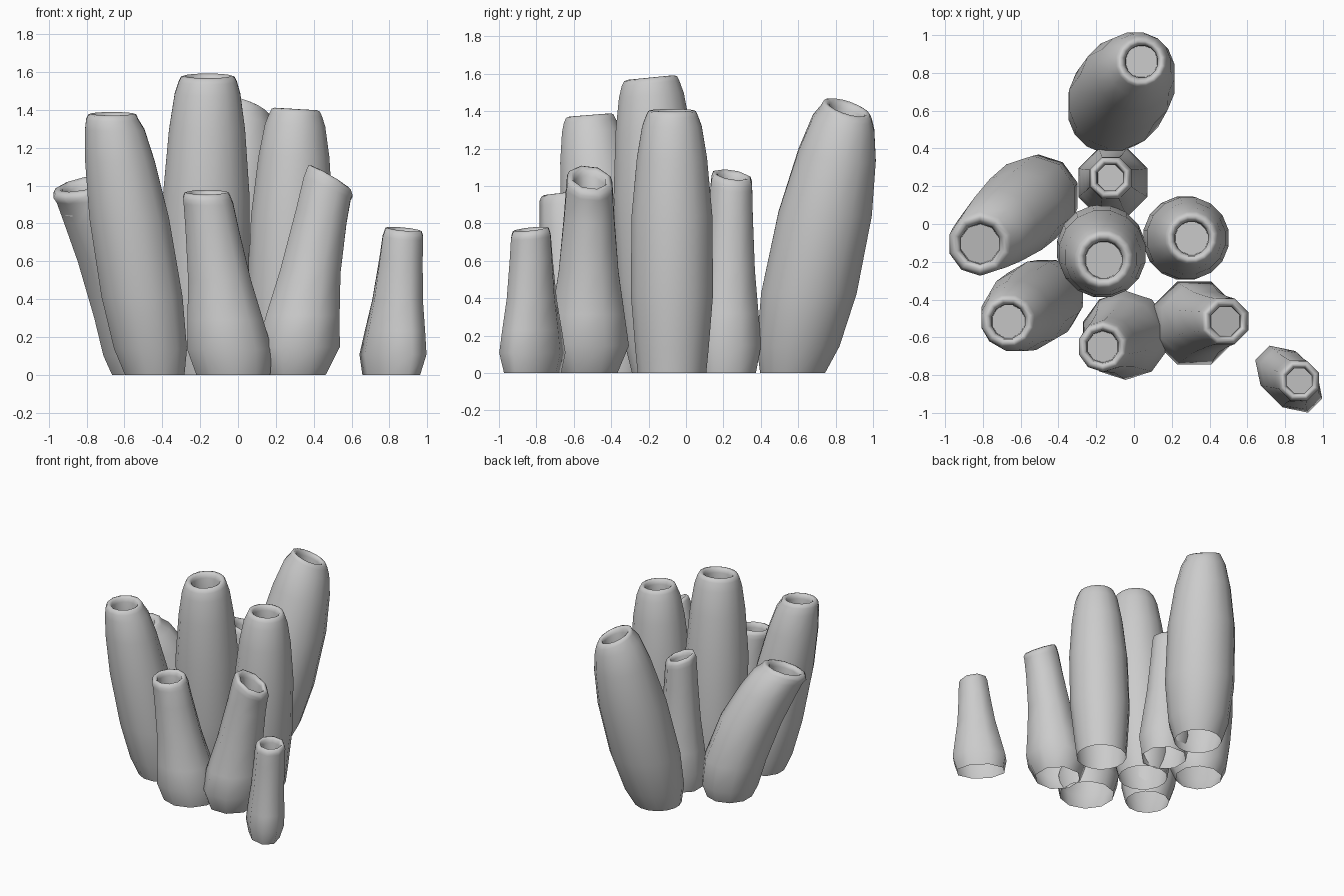
import bpy
import bmesh
from math import cos, sin, pi
from mathutils import Vector

cube = bpy.data.objects.get("Cube")
if cube:
    bpy.data.objects.remove(cube)

grey = bpy.data.materials.new("sponge_grey")
grey.use_nodes = True
tone = (0.6, 0.6, 0.6, 1)
grey.diffuse_color = tone
grey.node_tree.nodes["Principled BSDF"].inputs["Base Color"].default_value = tone

# Swelling from rim radius (0) to belly radius (1) at fractions of the height
BARREL = ((.1, .72), (.3, 1), (.6, .95), (.82, .6), (.94, .25))
BULB = ((.14, 1), (.3, .75), (.52, .4), (.8, .14), (.94, .04))


def tube(name, base, top, foot, belly, rim, shape, sides,
         tilt=(0, 0), bend=1.0, squash=1.0):
    """Hollow tube open at the foot, with a rounded mouth and a recessed floor."""
    bm = bmesh.new()
    start, end = Vector((*base, 0)), Vector(top)
    diagonal = Vector((1, 1, 0)).normalized()

    def ring(t, radius, drop=0.0):
        centre = start.lerp(end, t ** bend)
        centre.z = end.z * t - drop
        verts = []
        for i in range(sides):
            a = 2 * pi * (i + .5) / sides
            d = Vector((cos(a), sin(a), 0)) * radius / cos(pi / sides) ** .5
            d -= diagonal * d.dot(diagonal) * (1 - squash) * (1 - t)
            d.z = -(tilt[0] * d.x + tilt[1] * d.y) * t ** 4
            verts.append(bm.verts.new(centre + d))
        return verts

    # Outer wall, rounded lip, then the inside of the mouth
    rings = [ring(0, foot)]
    rings += [ring(t, rim + w * (belly - rim)) for t, w in shape]
    rings += [ring(1, rim, .03), ring(1, rim * .92, .006), ring(1, rim * .8),
              ring(1, rim * .69, .012), ring(1, rim * .64, .04),
              ring(1, rim * .62, .14)]
    for low, high in zip(rings, rings[1:]):
        for i in range(sides):
            j = (i + 1) % sides
            bm.faces.new((low[i], low[j], high[j], high[i]))
    bm.faces.new(rings[-1])

    mesh = bpy.data.meshes.new(name)
    bm.to_mesh(mesh)
    bm.free()
    mesh.materials.append(grey)
    obj = bpy.data.objects.new(name, mesh)
    bpy.context.collection.objects.link(obj)
    for face in mesh.polygons:
        face.use_smooth = len(face.vertices) == 4


# Tall barrel-shaped tubes
tube("back_tube", (-.145, .57), (.04, .86, 1.42), .175, .258, .135, BARREL, 16, (.33, .3))
tube("left_front_tube", (-.44, -.37), (-.665, -.515, 1.38), .16, .218, .14, BARREL, 12, (0, -.08))
tube("centre_tube", (-.18, -.11), (-.16, -.19, 1.58), .18, .235, .155, BARREL, 16, (0, -.1))
tube("right_tube", (.255, -.075), (.305, -.075, 1.405), .185, .222, .14, BARREL, 16, (.06, 0))
tube("left_back_tube", (-.5, .155), (-.815, -.105, 1.01), .17, .23, .165, BARREL, 10, (-.2, -.25), 1.8)

# Shorter tubes with a swollen foot
tube("rear_centre_tube", (-.11, .215), (-.125, .245, 1.06), .165, .19, .112, BULB, 8, (.28, .15))
tube("front_tube", (-.025, -.58), (-.165, -.65, .965), .2, .23, .13, BULB, 10, (0, -.12))
tube("front_right_tube", (.305, -.525), (.485, -.515, 1.045), .165, .228, .125, BULB, 8, (.58, .12), 1.3)
tube("small_tube", (.81, -.82), (.875, -.83, .77), .18, .205, .108, BULB, 8, (.1, -.1), 1, .6)
